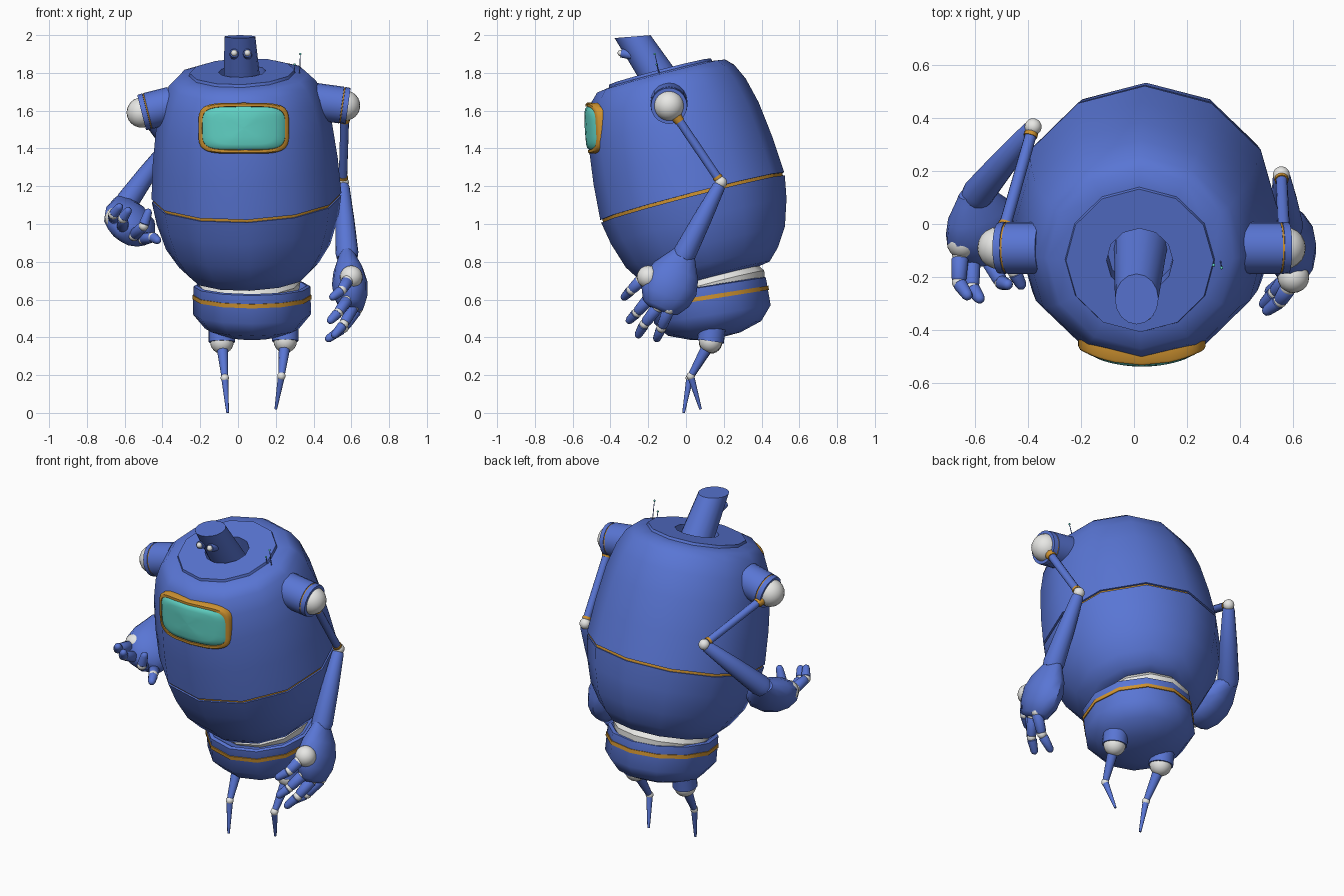
import bpy, bmesh
from math import sin, cos, pi, radians
from mathutils import Vector, Matrix

old = bpy.data.objects.get("Cube")
if old:
    bpy.data.objects.remove(old, do_unlink=True)


def material(name, rgb):
    m = bpy.data.materials.new(name)
    m.use_nodes = True
    m.diffuse_color = (*rgb, 1)
    m.node_tree.nodes["Principled BSDF"].inputs["Base Color"].default_value = (*rgb, 1)
    return m


BLUE = material("blue_paint", (0.10, 0.18, 0.66))
GREY = material("light_grey", (0.80, 0.80, 0.78))
ORANGE = material("orange_trim", (0.62, 0.29, 0.03))
TEAL = material("teal_glass", (0.12, 0.66, 0.57))


def finish(name, bm, mat):
    bmesh.ops.recalc_face_normals(bm, faces=bm.faces)
    mesh = bpy.data.meshes.new(name)
    bm.to_mesh(mesh)
    bm.free()
    mesh.materials.append(mat)
    ob = bpy.data.objects.new(name, mesh)
    bpy.context.collection.objects.link(ob)
    bpy.ops.object.select_all(action='DESELECT')
    ob.select_set(True)
    bpy.context.view_layer.objects.active = ob
    bpy.ops.object.shade_smooth_by_angle(angle=radians(42))
    return ob


def loft(name, rings, mat, caps=True, closed=False):
    """Skin a list of equally long point rings."""
    bm = bmesh.new()
    loops = [[bm.verts.new(p) for p in ring] for ring in rings]
    n = len(loops[0])
    pairs = list(zip(loops, loops[1:]))
    if closed:
        pairs.append((loops[-1], loops[0]))
    for a, b in pairs:
        for i in range(n):
            j = (i + 1) % n
            bm.faces.new((a[i], a[j], b[j], b[i]))
    if caps and not closed:
        bm.faces.new(loops[0])
        bm.faces.new(loops[-1])
    return finish(name, bm, mat)


def lathe(name, profile, frame, mat, sides=12, flat=1.0, closed=False):
    """Turn (radius, height) pairs around the local z of a frame."""
    rings = []
    for r, t in profile:
        angles = [2 * pi * i / sides for i in range(sides)]
        rings.append([frame @ Vector((r * flat * cos(a), r * sin(a), t)) for a in angles])
    return loft(name, rings, mat, closed=closed)


def aim(a, b, side=(1, 0, 0)):
    """Frame at a with z towards b and x close to side."""
    z = (Vector(b) - Vector(a)).normalized()
    x = Vector(side) - z * z.dot(Vector(side))
    if x.length < 0.01:
        x = z.orthogonal()
    x.normalize()
    m = Matrix((x, z.cross(x), z)).transposed().to_4x4()
    m.translation = Vector(a)
    return m


def rod(name, a, b, r0, r1, mat, rounded=False, sides=12):
    length = (Vector(b) - Vector(a)).length
    prof = [(r0, 0), (r1, length)]
    if rounded:
        prof = [(r0 * 0.6, -r0 * 0.5), *prof, (r1 * 0.75, length + r1 * 0.6),
                (r1 * 0.3, length + r1 * 0.9)]
    return lathe(name, prof, aim(a, b), mat, sides)


def ball(name, c, r, mat):
    bm = bmesh.new()
    bmesh.ops.create_uvsphere(bm, u_segments=20, v_segments=12, radius=r,
                              matrix=Matrix.Translation(c))
    return finish(name, bm, mat)


def mix(a, b, f):
    return Vector(a).lerp(Vector(b), f)


# Barrel body, leaning forward, split by a trim seam
body = (Matrix.Translation((0.045, 0.035, 1.14)) @ Matrix.Rotation(radians(-2), 4, 'Y')
        @ Matrix.Rotation(radians(14.5), 4, 'X'))
lathe("upper_body", [(0.125, 0.58), (0.125, 0.69), (0.278, 0.69), (0.282, 0.675), (0.35, 0.665),
                     (0.39, 0.625), (0.43, 0.54), (0.465, 0.4), (0.49, 0.2), (0.503, 0.008),
                     (0.45, 0.008)], body, BLUE)
lathe("seam_band", [(0.492, -0.012), (0.492, 0.012)], body, ORANGE)
lathe("lower_body", [(0.45, -0.008), (0.502, -0.008), (0.48, -0.13), (0.435, -0.27),
                     (0.37, -0.37), (0.31, -0.43), (0.25, -0.44)], body, BLUE)
lathe("waist", [(0.25, -0.56), (0.27, -0.47), (0.24, -0.42)], body, GREY)

# Hip bowl with a trim stripe
hips = Matrix.Translation((0.074, 0.125, 0.615)) @ Matrix.Rotation(radians(9), 4, 'X')
lathe("hip_bowl", [(0.25, 0.03), (0.29, 0.06), (0.31, 0.055), (0.312, -0.095), (0.25, -0.17),
                   (0.13, -0.212), (0.03, -0.222)], hips, BLUE)
lathe("hip_stripe", [(0.316, -0.013), (0.316, 0.009)], hips, ORANGE)

# Slanted periscope head with two eyes
def oval(c, rx, ry, slope):
    angles = [2 * pi * i / 16 for i in range(16)]
    return [Vector(c) + Vector((rx * cos(a), ry * sin(a), slope * ry * sin(a))) for a in angles]


loft("head_tube", [oval((0.025, -0.09, 1.70), 0.1, 0.11, 0.1),
                   oval((0.01, -0.283, 1.992), 0.082, 0.095, 0.08)], BLUE)
for x in (-0.02, 0.05):
    rod("eye_socket", (x, -0.29, 1.895), (x, -0.345, 1.905), 0.025, 0.023, BLUE)
    ball("eye", (x, -0.345, 1.905), 0.017, GREY)

# Thin antennas
for base, tip in (((0.325, -0.135, 1.77), (0.33, -0.165, 1.90)),
                  ((0.30, -0.14, 1.77), (0.30, -0.155, 1.845))):
    rod("antenna", base, tip, 0.003, 0.002, BLUE, sides=6)
    ball("antenna_tip", tip, 0.006, TEAL)


# Curved front window with raised frame
def window_ring(w, h, off, n=40):
    ring = []
    for i in range(n):
        a = 2 * pi * i / n
        c, s = cos(a), sin(a)
        x = w * abs(c) ** 0.45 * (1 if c > 0 else -1)
        z = h * abs(s) ** 0.45 * (1 if s > 0 else -1)
        ring.append(Vector((0.03 + x, -0.522 - 0.05 * z + x * x - off, 1.507 + z)))
    return ring


W, H = 0.24, 0.135
loft("window_frame", [window_ring(W, H, -0.06), window_ring(W, H, -0.005),
                      window_ring(W - 0.006, H - 0.006, 0.003),
                      window_ring(W - 0.02, H - 0.02, 0.003),
                      window_ring(W - 0.024, H - 0.024, -0.06)], ORANGE, closed=True)
loft("window_glass", [window_ring((W - 0.021) * k, (H - 0.021) * k, off) for k, off in
                      ((1, -0.004), (0.93, 0.006), (0.75, 0.011), (0.4, 0.013), (0.05, 0.014))], TEAL)


# Arms: shoulder drum, ball joints, rods, hand
def arm(drum_in, drum_out, joint, elbow, wrist, knuckles, palm_side, palm_ball, fingers):
    frame = aim(drum_in, drum_out)
    d = (Vector(drum_out) - Vector(drum_in)).length
    lathe("shoulder_drum", [(0.098, 0), (0.098, d - 0.035), (0.093, d - 0.034), (0.093, d - 0.028),
                            (0.098, d - 0.027), (0.096, d), (0.08, d)], frame, BLUE, 20)
    lathe("shoulder_trim", [(0.095, d - 0.034), (0.095, d - 0.028)], frame, ORANGE, 20)
    ball("shoulder_ball", joint, 0.08, GREY)
    rod("upper_arm_collar", mix(joint, elbow, 0.13), mix(joint, elbow, 0.21), 0.033, 0.026, ORANGE)
    rod("upper_arm", mix(joint, elbow, 0.2), elbow, 0.023, 0.022, BLUE)
    rod("elbow_trim", mix(joint, elbow, 0.92), mix(joint, elbow, 0.95), 0.026, 0.026, ORANGE)
    ball("elbow_ball", elbow, 0.032, GREY)
    length = (Vector(wrist) - Vector(elbow)).length
    lathe("forearm", [(0.025, 0.01), (0.034, 0.025), (0.05, 0.5 * length), (0.061, 0.93 * length),
                      (0.055, length)], aim(elbow, wrist), BLUE, 16)
    length = (Vector(knuckles) - Vector(wrist)).length
    lathe("palm", [(0.06, -0.03), (0.078, 0), (0.125, 0.25 * length), (0.148, 0.5 * length),
                   (0.138, 0.75 * length), (0.10, 0.97 * length), (0.06, 1.03 * length)],
          aim(wrist, knuckles, palm_side), BLUE, 12, flat=0.64)
    ball("palm_joint", palm_ball, 0.06, GREY)
    for base, mid, tip in fingers:
        ball("knuckle", base, 0.03, GREY)
        rod("finger_base", mix(base, mid, 0.12), mix(base, mid, 0.85), 0.032, 0.028, BLUE, True)
        ball("finger_joint", mid, 0.026, GREY)
        rod("finger_tip", mix(mid, tip, 0.15), mix(mid, tip, 0.8), 0.027, 0.021, BLUE, True)


arm((0.40, -0.09, 1.65), (0.583, -0.09, 1.625), (0.567, -0.09, 1.627), (0.555, 0.185, 1.22),
    (0.578, -0.02, 0.82), (0.605, -0.14, 0.55), (1, 0, 0), (0.60, -0.2, 0.72),
    [((0.58, -0.24, 0.70), (0.55, -0.29, 0.65), (0.49, -0.335, 0.605)),
     ((0.58, -0.20, 0.60), (0.53, -0.26, 0.53), (0.48, -0.31, 0.48)),
     ((0.61, -0.15, 0.56), (0.56, -0.22, 0.47), (0.50, -0.26, 0.40)),
     ((0.63, -0.09, 0.55), (0.56, -0.13, 0.45), (0.46, -0.16, 0.38))])
arm((-0.35, -0.09, 1.63), (-0.51, -0.09, 1.59), (-0.51, -0.09, 1.59), (-0.38, 0.366, 1.41),
    (-0.60, 0.10, 1.10), (-0.55, -0.12, 0.93), (0.4, -0.3, 0.85), (-0.645, -0.07, 1.03),
    [((-0.655, -0.12, 1.03), (-0.66, -0.22, 1.05), (-0.62, -0.28, 1.10)),
     ((-0.61, -0.13, 0.98), (-0.61, -0.24, 1.03), (-0.575, -0.29, 1.08)),
     ((-0.55, -0.13, 0.94), (-0.50, -0.22, 0.99), (-0.47, -0.23, 1.08)),
     ((-0.50, -0.10, 0.92), (-0.45, -0.18, 0.93), (-0.42, -0.24, 0.91))])

# Legs: collar, ball joint, thigh, knee, pointed shin
for hip, knee, tip in (((-0.085, 0.13, 0.375), (-0.07, 0.02, 0.185), (-0.055, -0.013, 0.0)),
                       ((0.25, 0.13, 0.38), (0.23, 0.025, 0.195), (0.20, 0.077, 0.02))):
    top = Vector(hip) + Vector((0, 0.01, 0.07))
    rod("hip_collar", hip, top, 0.07, 0.07, BLUE, sides=16)
    ball("hip_ball", hip, 0.062, GREY)
    rod("thigh", mix(hip, knee, 0.2), knee, 0.03, 0.017, BLUE)
    ball("knee_ball", knee, 0.022, GREY)
    rod("shin", mix(knee, tip, 0.06), tip, 0.018, 0.007, BLUE)
